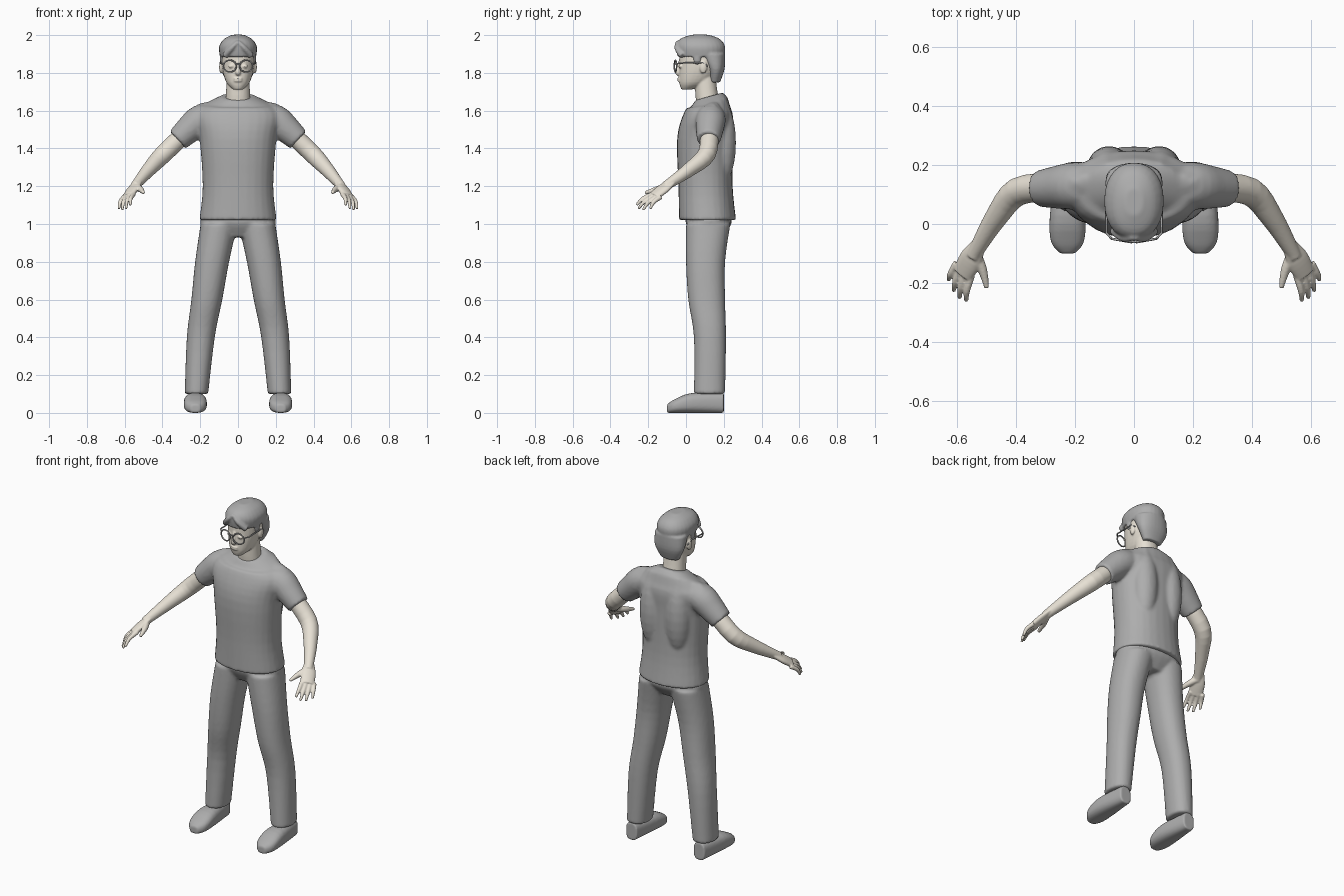
import bpy, bmesh
from math import sin, cos, pi, copysign
from mathutils import Vector

cube = bpy.data.objects.get("Cube")
if cube:
    bpy.data.objects.remove(cube)


def material(name, colour):
    mat = bpy.data.materials.new(name)
    mat.use_nodes = True
    mat.diffuse_color = (*colour, 1)
    shader = next(node for node in mat.node_tree.nodes if node.type == 'BSDF_PRINCIPLED')
    shader.inputs["Base Color"].default_value = (*colour, 1)
    return mat


GREY = material("neutral_grey", (.42, .42, .42))
SKIN = material("pale_skin", (.8, .75, .66))
ACROSS, DEPTH, UP = Vector((1, 0, 0)), Vector((0, 1, 0)), Vector((0, 0, 1))


def eased(keys, steps=4):
    """Smooth curve through a few key tuples of any length."""
    keys = [Vector(key) for key in keys]
    padded = [keys[0], *keys, keys[-1]]
    result = []
    for before, start, end, after in zip(padded, padded[1:], padded[2:], padded[3:]):
        leave, arrive = (end - before) / 2, (after - start) / 2
        for step in range(steps):
            t = step / steps
            swing = leave * (1 - t) - arrive * t
            blend = t * t * (3 - 2 * t)
            result.append(start.lerp(end, blend) + swing * t * (1 - t))
    return result + [keys[-1]]


def loft(bm, rings, square=2, count=28):
    """Closed skin over rings of (centre, side vector, depth vector)."""
    loops = []
    for centre, side, depth in rings:
        loop = []
        for k in range(count):
            angle = 2 * pi * k / count
            u, v = (copysign(abs(f) ** (2 / square), f) for f in (cos(angle), sin(angle)))
            loop.append(bm.verts.new(centre + side * u + depth * v))
        loops.append(loop)
    for low, high in zip(loops, loops[1:]):
        for k in range(count):
            bm.faces.new((low[k], low[k - 1], high[k - 1], high[k]))
    bm.faces.new(loops[0])
    bm.faces.new(loops[-1])


def stack(bm, levels, square=2.2):
    """Upright loft from keys of (height, half width, front, back, sideways centre)."""
    rings = []
    for z, half, front, back, x in eased([(*level, 0)[:5] for level in levels]):
        rings.append((Vector((x, (front + back) / 2, z)), ACROSS * half, DEPTH * (back - front) / 2))
    loft(bm, rings, square)


def limb(bm, keys, across=DEPTH, flat=1):
    """Loft along a path from keys of (x, y, z, radius)."""
    path = eased(keys)
    rings = []
    for before, here, after in zip(path[:1] + path, path, path[1:] + path[-1:]):
        along = (after - before).to_3d().normalized()
        side = (across - along * across.dot(along)).normalized()
        rings.append((here.to_3d(), side * here.w, along.cross(side) * here.w * flat))
    loft(bm, rings)


def blob(bm, centre, radii):
    ball = bmesh.ops.create_uvsphere(bm, u_segments=20, v_segments=12, radius=1)
    bmesh.ops.scale(bm, vec=radii, verts=ball["verts"])
    bmesh.ops.translate(bm, vec=centre, verts=ball["verts"])


def mirror(bm):
    """Copy everything made so far to the other side."""
    copy = bmesh.ops.duplicate(bm, geom=bm.verts[:] + bm.edges[:] + bm.faces[:])
    verts = [part for part in copy["geom"] if isinstance(part, bmesh.types.BMVert)]
    bmesh.ops.scale(bm, vec=(-1, 1, 1), verts=verts)


def finish(name, bm, mat, voxel, passes=3):
    """Fuse the overlapping parts into one smooth skin."""
    bmesh.ops.recalc_face_normals(bm, faces=bm.faces)
    mesh = bpy.data.meshes.new(name)
    bm.to_mesh(mesh)
    bm.free()
    mesh.materials.append(mat)
    ob = bpy.data.objects.new(name, mesh)
    bpy.context.collection.objects.link(ob)
    fuse = ob.modifiers.new("fuse", 'REMESH')
    fuse.mode, fuse.voxel_size, fuse.use_smooth_shade = 'VOXEL', voxel, True
    soften = ob.modifiers.new("soften", 'SMOOTH')
    soften.factor, soften.iterations = .5, passes


# T-shirt: sleeves, shoulder blades, then the torso with a sloping collar
bm = bmesh.new()
limb(bm, [(.12, .13, 1.57, .075), (.2, .13, 1.55, .08), (.26, .125, 1.5, .073), (.32, .12, 1.445, .062)])
blob(bm, (.085, .19, 1.43), (.075, .075, .22))
mirror(bm)
stack(bm, [(1.02, .205, -.037, .265), (1.2, .187, -.04, .247), (1.45, .203, -.047, .246),
           (1.59, .222, -.01, .246), (1.675, .088, .05, .195)])
for vert in bm.verts:
    if vert.co.z > 1.63:
        vert.co.z += (vert.co.y - .12) * .28
finish("t_shirt", bm, GREY, .009, 5)

# Trousers: legs and pelvis
bm = bmesh.new()
stack(bm, [(.1, .062, .042, .207, .22), (.4, .074, .042, .212, .197), (.6, .082, .012, .207, .165),
           (.8, .09, 0, .207, .137), (1, .098, 0, .235, .1)])
mirror(bm)
stack(bm, [(.93, .1, .04, .19), (1, .197, 0, .24), (1.05, .185, 0, .235)])
finish("trousers", bm, GREY, .009, 4)

# Shoes: keys of (depth, half width, height)
bm = bmesh.new()
rings = []
for y, half, height in eased([(-.1, .025, .045), (-.06, .056, .072), (.03, .06, .105), (.2, .037, .105)]):
    rings.append((Vector((.226, y, height / 2)), ACROSS * half, UP * height / 2))
loft(bm, rings, 2.6)
mirror(bm)
finish("shoes", bm, GREY, .006)

# Bare arms: arm, palm, four fanned fingers and thumb
bm = bmesh.new()
limb(bm, [(.27, .125, 1.49, .048), (.395, .11, 1.37, .048), (.47, .02, 1.29, .038),
          (.53, -.08, 1.22, .027), (.545, -.11, 1.2, .025)])
spread = Vector((.051, .038, -.017))
limb(bm, [(.53, -.075, 1.222, .028), (.555, -.12, 1.187, .041), (.582, -.17, 1.148, .038)], spread, .48)
for finger in range(4):
    share = finger / 3
    base = Vector((.552, -.172, 1.16)) + spread * share
    tip = Vector((.57, -.262, 1.1)).lerp(Vector((.63, -.19, 1.08)), share)
    tip += Vector((.003, -.016, -.014)) * sin(pi * share)
    bend = base.lerp(tip, .55) + Vector((.006, -.006, .008))
    limb(bm, [(*base, .013), (*bend, .011), (*tip, .007)], spread)
limb(bm, [(.54, -.1, 1.2, .02), (.515, -.155, 1.183, .016), (.5, -.218, 1.165, .008)], UP)
mirror(bm)
finish("arms", bm, SKIN, .0045)

# Head: eyelids, ears, skull and jaw, neck, nose and lips
bm = bmesh.new()
blob(bm, (.035, -.028, 1.835), (.017, .012, .009))
blob(bm, (.088, .092, 1.83), (.012, .02, .034))
mirror(bm)
stack(bm, [(1.712, .026, -.024, .03), (1.75, .062, -.036, .12), (1.83, .085, -.036, .185),
           (1.92, .085, -.032, .19), (1.97, .06, 0, .15)])
stack(bm, [(1.6, .07, .06, .19), (1.68, .064, .05, .17), (1.79, .06, .045, .155)])
limb(bm, [(0, -.032, 1.86, .008), (0, -.042, 1.825, .011), (0, -.044, 1.803, .015), (0, -.034, 1.79, .01)], ACROSS)
for z in (1.77, 1.758):
    blob(bm, (0, -.034, z), (.024, .012, .006))
finish("head", bm, SKIN, .005)

# Hair: sideburns, swept fringe, crown and back
bm = bmesh.new()
blob(bm, (.082, .06, 1.88), (.014, .022, .04))
limb(bm, [(0, -.045, 1.965, .01), (.035, -.047, 1.93, .014), (.07, -.02, 1.89, .017)])
mirror(bm)
stack(bm, [(1.885, .096, -.044, .203), (1.94, .1, -.052, .207), (1.98, .073, -.03, .178), (2.002, .03, .03, .12)])
stack(bm, [(1.75, .058, .125, .18), (1.82, .092, .11, .204), (1.9, .097, .06, .208)])
finish("hair", bm, GREY, .006)


# Spectacles: two rims, side pieces and bridge
def wire(name, points, closed=False):
    curve = bpy.data.curves.new(name, 'CURVE')
    curve.dimensions, curve.bevel_depth, curve.bevel_resolution = '3D', .004, 2
    curve.use_fill_caps = True
    spline = curve.splines.new('POLY')
    spline.points.add(len(points) - 1)
    for point, place in zip(spline.points, points):
        point.co = (*place, 1)
    spline.use_cyclic_u = closed
    curve.materials.append(GREY)
    bpy.context.collection.objects.link(bpy.data.objects.new(name, curve))


angles = [2 * pi * k / 28 for k in range(28)]
for side, label in ((1, "left"), (-1, "right")):
    rim = [(side * (.043 + .034 * cos(a)), -.056 + .006 * cos(a), 1.836 + .031 * sin(a)) for a in angles]
    wire(label + "_rim", rim, True)
    wire(label + "_side_piece", [(side * x, y, z) for x, y, z in
                                 ((.076, -.05, 1.848), (.094, -.03, 1.852), (.094, .09, 1.855), (.09, .115, 1.835))])
wire("bridge", [(-.011, -.059, 1.845), (0, -.061, 1.849), (.011, -.059, 1.845)])
